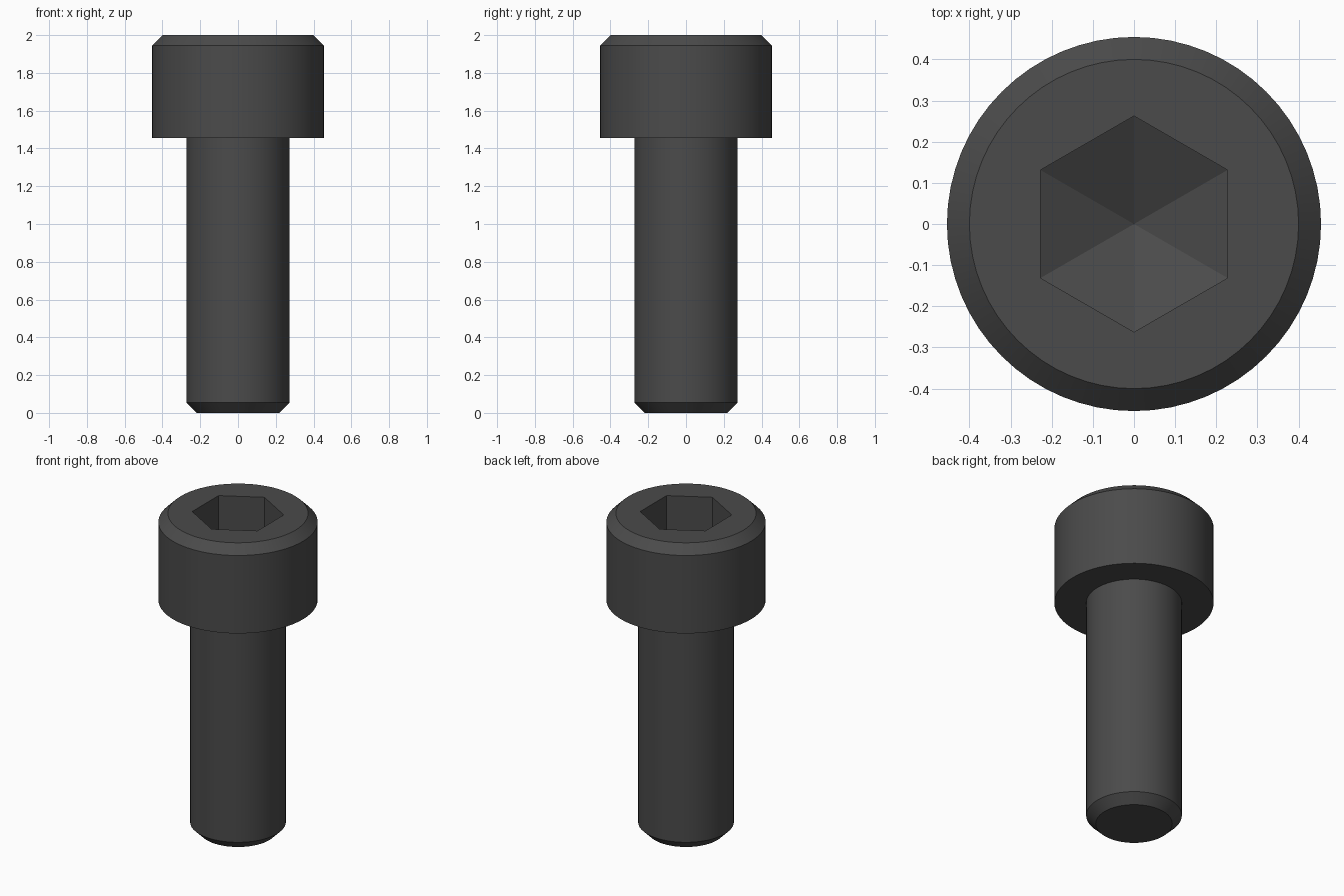
import bpy, bmesh, math

cube = bpy.data.objects.get("Cube")
if cube:
    bpy.data.objects.remove(cube, do_unlink=True)

SEGMENTS = 64
SHANK_R, HEAD_R, CHAMFER = 0.273, 0.4545, 0.0545
HEAD_Z, TOP_Z = 1.4545, 2.0
HEX_R, SOCKET_Z, TIP_Z = 0.2624, 1.727, 1.597

# Black oxide steel
steel = bpy.data.materials.new("dark steel")
steel.use_nodes = True
colour = (0.07, 0.07, 0.07, 1.0)
steel.diffuse_color = colour
steel.node_tree.nodes["Principled BSDF"].inputs["Base Color"].default_value = colour


def ring(bm, radius, z, count, start=0.0):
    """A loop of vertices around the z axis."""
    return [bm.verts.new((radius * math.cos(start + math.tau * i / count),
                          radius * math.sin(start + math.tau * i / count), z))
            for i in range(count)]


def skin(bm, a, b):
    """Quads joining two loops of equal length."""
    n = len(a)
    for i in range(n):
        j = (i + 1) % n
        bm.faces.new((a[i], a[j], b[j], b[i]))


def loop_edges(bm, loop):
    return [bm.edges.get((loop[i - 1], loop[i])) for i in range(len(loop))]


bm = bmesh.new()

# Shank and head outline, from the tip to the top rim
profile = [(SHANK_R - CHAMFER, 0), (SHANK_R, CHAMFER), (SHANK_R, HEAD_Z),
           (HEAD_R, HEAD_Z), (HEAD_R, TOP_Z - CHAMFER), (HEAD_R - CHAMFER, TOP_Z)]
rings = [ring(bm, r, z, SEGMENTS) for r, z in profile]
for lower, upper in zip(rings, rings[1:]):
    skin(bm, lower, upper)
bm.faces.new(rings[0])

# Hexagonal socket with a conical floor
hex_top = ring(bm, HEX_R, TOP_Z, 6, math.pi / 6)
hex_low = ring(bm, HEX_R, SOCKET_Z, 6, math.pi / 6)
skin(bm, hex_top, hex_low)
tip = bm.verts.new((0, 0, TIP_Z))
for i in range(6):
    bm.faces.new((hex_low[i - 1], hex_low[i], tip))

# Flat top face around the socket
bmesh.ops.triangle_fill(bm, use_beauty=True, normal=(0, 0, 1),
                        edges=loop_edges(bm, rings[-1]) + loop_edges(bm, hex_top))
bmesh.ops.recalc_face_normals(bm, faces=bm.faces[:])

mesh = bpy.data.meshes.new("socket_head_screw")
bm.to_mesh(mesh)
bm.free()
mesh.materials.append(steel)
screw = bpy.data.objects.new("socket_head_screw", mesh)
bpy.context.collection.objects.link(screw)

# Smooth round sides, crisp chamfers and socket facets
bpy.ops.object.select_all(action='DESELECT')
screw.select_set(True)
bpy.context.view_layer.objects.active = screw
bpy.ops.object.shade_smooth_by_angle(angle=math.radians(20))
